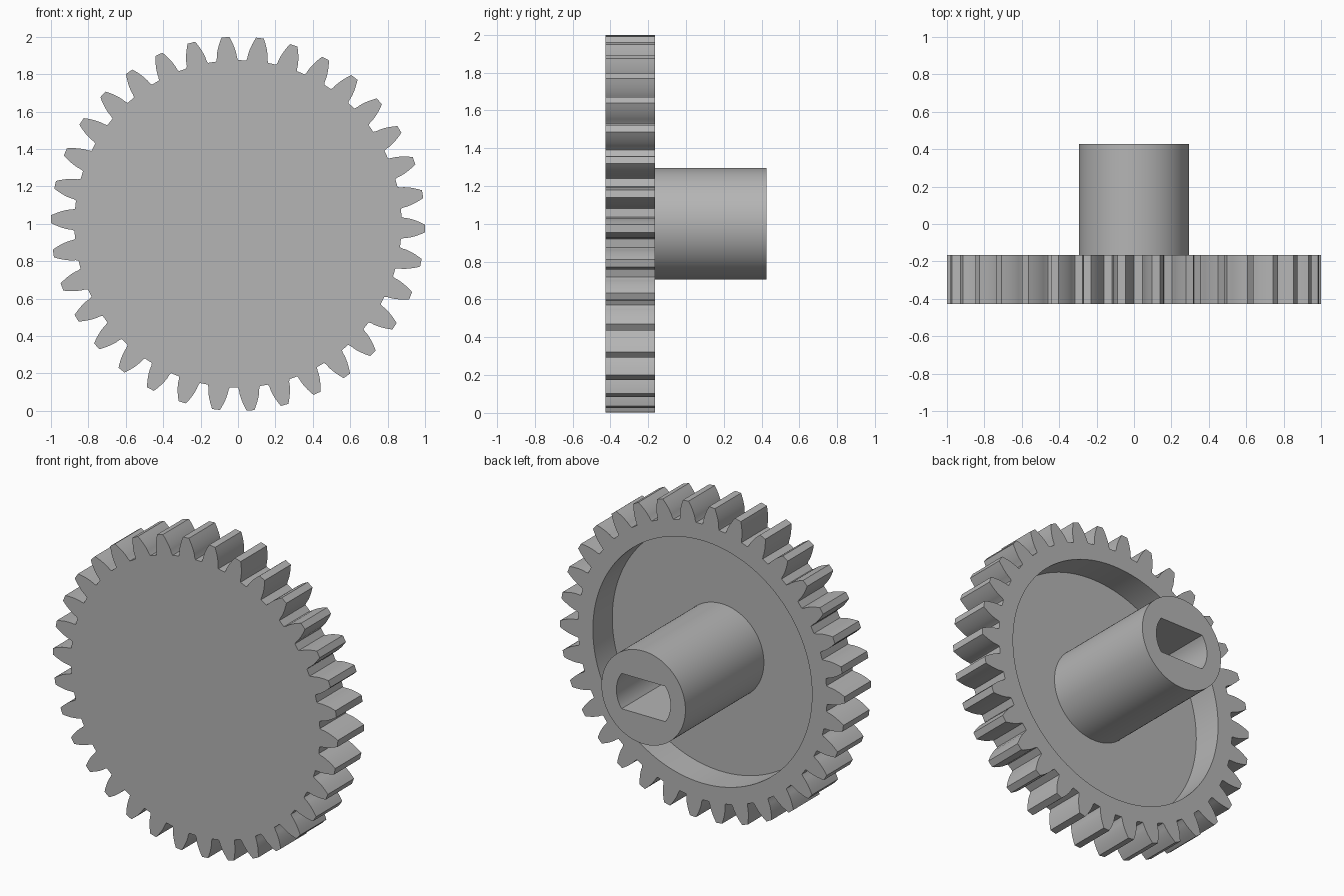
import bpy
import bmesh
from math import radians, sin, cos, tan, acos, asin, pi

cube = bpy.data.objects.get("Cube")
if cube:
    bpy.data.objects.remove(cube, do_unlink=True)

# Material
GREY = (0.46, 0.46, 0.46, 1)
grey = bpy.data.materials.new("plain grey")
grey.use_nodes = True
grey.diffuse_color = GREY
grey.node_tree.nodes["Principled BSDF"].inputs["Base Color"].default_value = GREY

# Main sizes
CENTRE_Z = 1.0
FRONT, FLOOR, RIM, END = -0.427, -0.36, -0.165, 0.427
TEETH = 34
TIP_R, ROOT_R = 1.0, 0.875
PITCH_R = TEETH / (TEETH + 2)
PRESSURE = radians(20)
PHASE = radians(-1.45)


def polar(r, a):
    return r * cos(a), r * sin(a)


def circle(r, steps=96):
    return [polar(r, 2 * pi * i / steps) for i in range(steps)]


def tooth_half_angle(r):
    """Half the angular width of an involute tooth at radius r."""
    a = acos(PITCH_R * cos(PRESSURE) / r)
    return pi / (2 * TEETH) + (tan(PRESSURE) - PRESSURE) - (tan(a) - a)


def gear_outline(steps=6):
    base_r = PITCH_R * cos(PRESSURE) + 0.002
    flank = [(ROOT_R, radians(3.85))]
    for i in range(steps + 1):
        r = base_r + (TIP_R - base_r) * i / steps
        flank.append((r, tooth_half_angle(r)))
    points = []
    for t in range(TEETH):
        mid = PHASE + 2 * pi * t / TEETH
        points += [polar(r, mid - h) for r, h in flank]
        points += [polar(r, mid + h) for r, h in reversed(flank)]
    return points


def flatted_circle(r, half_height, steps=16):
    """Round hole with a flat above and below."""
    a = asin(half_height / r)
    right = [polar(r, -a + 2 * a * i / steps) for i in range(steps + 1)]
    return right + [(-x, -z) for x, z in right]


def prism(name, outline, y0, y1):
    """Extrude an x-z outline from y0 to y1."""
    bm = bmesh.new()
    face = bm.faces.new([bm.verts.new((x, y0, z + CENTRE_Z)) for x, z in outline])
    ext = bmesh.ops.extrude_face_region(bm, geom=[face], use_keep_orig=True)
    moved = [v for v in ext["geom"] if isinstance(v, bmesh.types.BMVert)]
    bmesh.ops.translate(bm, verts=moved, vec=(0, y1 - y0, 0))
    bmesh.ops.recalc_face_normals(bm, faces=bm.faces)
    mesh = bpy.data.meshes.new(name)
    bm.to_mesh(mesh)
    bm.free()
    mesh.materials.append(grey)
    obj = bpy.data.objects.new(name, mesh)
    bpy.context.collection.objects.link(obj)
    return obj


def activate(obj):
    bpy.ops.object.select_all(action='DESELECT')
    obj.select_set(True)
    bpy.context.view_layer.objects.active = obj


def cut(obj, cutter):
    cutter.hide_render = True
    mod = obj.modifiers.new("cut", 'BOOLEAN')
    mod.operation = 'DIFFERENCE'
    mod.solver = 'EXACT'
    mod.object = cutter
    activate(obj)
    bpy.ops.object.modifier_apply(modifier=mod.name)
    bpy.data.objects.remove(cutter, do_unlink=True)


# Toothed wheel, hollowed from the back
wheel = prism("gear_wheel", gear_outline(), FRONT, RIM)
cut(wheel, prism("recess_cutter", circle(0.77, 128), FLOOR, RIM + 0.1))

# Hub on the recess floor, with a double-flatted shaft bore
hub = prism("hub", circle(0.295), FLOOR - 0.01, END)
cut(hub, prism("bore_cutter", flatted_circle(0.19, 0.112), FLOOR - 0.1, END + 0.1))

for part in (wheel, hub):
    activate(part)
    bpy.ops.object.shade_smooth_by_angle(angle=radians(25))
